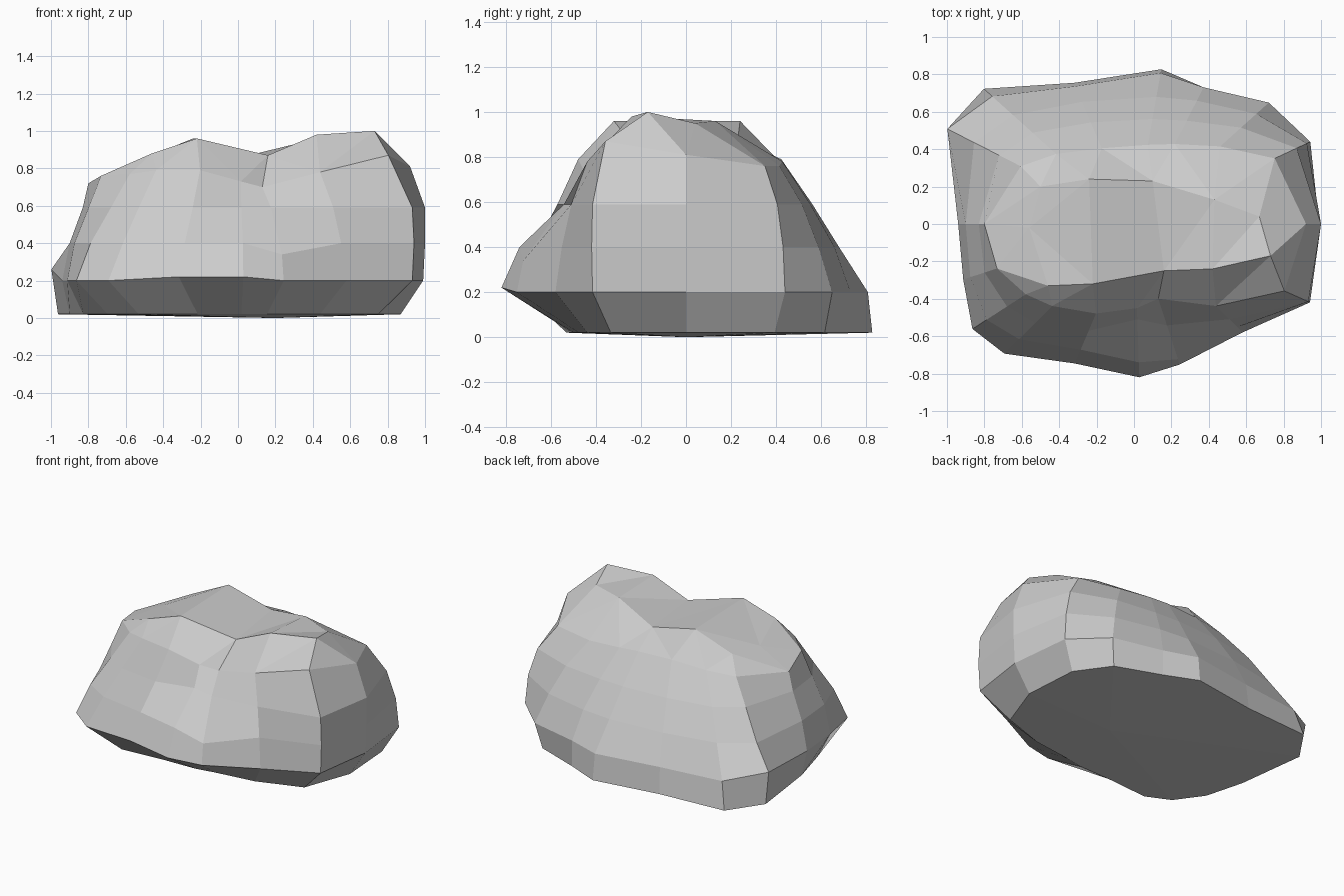
import bpy, bmesh
from math import radians, cos, sin
from mathutils import Vector
from mathutils.geometry import delaunay_2d_cdt

if "Cube" in bpy.data.objects:
    bpy.data.objects.remove(bpy.data.objects["Cube"])

# Compass directions shared by every contour of the boulder
ANGLES = [0, 25, 42, 63, 80, 113, 138, 153, 180, 198, 213, 225, 247, 272, 288, 315, 336]
N = len(ANGLES)

# Horizontal contours: height, radii
CONTOURS = [
    (0.02, [.87, .93, .92, .82, .84, .82, 1.08, 1.08, .90, .87, .83, .75, .55, .50, .50, .62, .82]),
    (0.20, [.99, 1.04, .97, .82, .82, .80, 1.02, 1.12, .94, .96, 1.03, .98, .81, .82, .79, .82, 1.02]),
    (0.40, [1.00, 1.02, .88, .74, .69, .71, .87, .96, .90, .92, .94, .87, .73, .74, .76, .78, 1.03]),
    (0.59, [1.00, .96, .77, .62, .57, .59, .73, .81, .83, .84, .81, .75, .62, .51, .57, .72, 1.02]),
]
# Shoulder contour has its own height in each direction
SHOULDER_R = [.92, .83, .62, .48, .43, .44, .56, .68, .80, .77, .69, .62, .52, .45, .42, .62, .88]
SHOULDER_Z = [.81, .76, .76, .78, .79, .79, .77, .75, .72, .76, .77, .79, .79, .73, .70, .78, .87]

# Two crests with a saddle between them
CREST = [(-.22, -.32, .96), (-.24, .24, .96), (.10, .23, .88), (.16, -.25, .87),
         (.43, .13, .96), (.42, -.24, .98), (.73, -.17, 1.0), (.67, .04, .95),
         (-.50, .20, .84), (-.56, -.02, .83), (-.46, -.33, .88)]


def polar(deg, r, z):
    a = radians(deg)
    return Vector((r * cos(a), r * sin(a), z))


bm = bmesh.new()
rings = [[bm.verts.new(polar(a, r, z)) for a, r in zip(ANGLES, radii)] for z, radii in CONTOURS]
rings.append([bm.verts.new(polar(*p)) for p in zip(ANGLES, SHOULDER_R, SHOULDER_Z)])

# Sides
for low, high in zip(rings, rings[1:]):
    for i in range(N):
        j = (i + 1) % N
        bm.faces.new((low[i], low[j], high[j], high[i]))

# Faceted top
top = rings[-1] + [bm.verts.new(p) for p in CREST]
_, _, faces, orig, _, _ = delaunay_2d_cdt([v.co.xy for v in top], [], [list(range(N))], 1, 1e-5)
for f in faces:
    bm.faces.new([top[orig[i][0]] for i in f])

# Slightly bulging underside
base = bm.verts.new((.2, 0, 0))
for i in range(N):
    bm.faces.new((rings[0][(i + 1) % N], rings[0][i], base))

# Lower rim of the groove drops towards the ground, left spur rises
rings[2][14].co.z = .34
rings[1][7].co.z = .26
for i in (12, 13):
    rings[1][i].co.z = .22

bmesh.ops.recalc_face_normals(bm, faces=bm.faces)
mesh = bpy.data.meshes.new("boulder")
bm.to_mesh(mesh)
bm.free()
bpy.context.collection.objects.link(bpy.data.objects.new("boulder", mesh))
